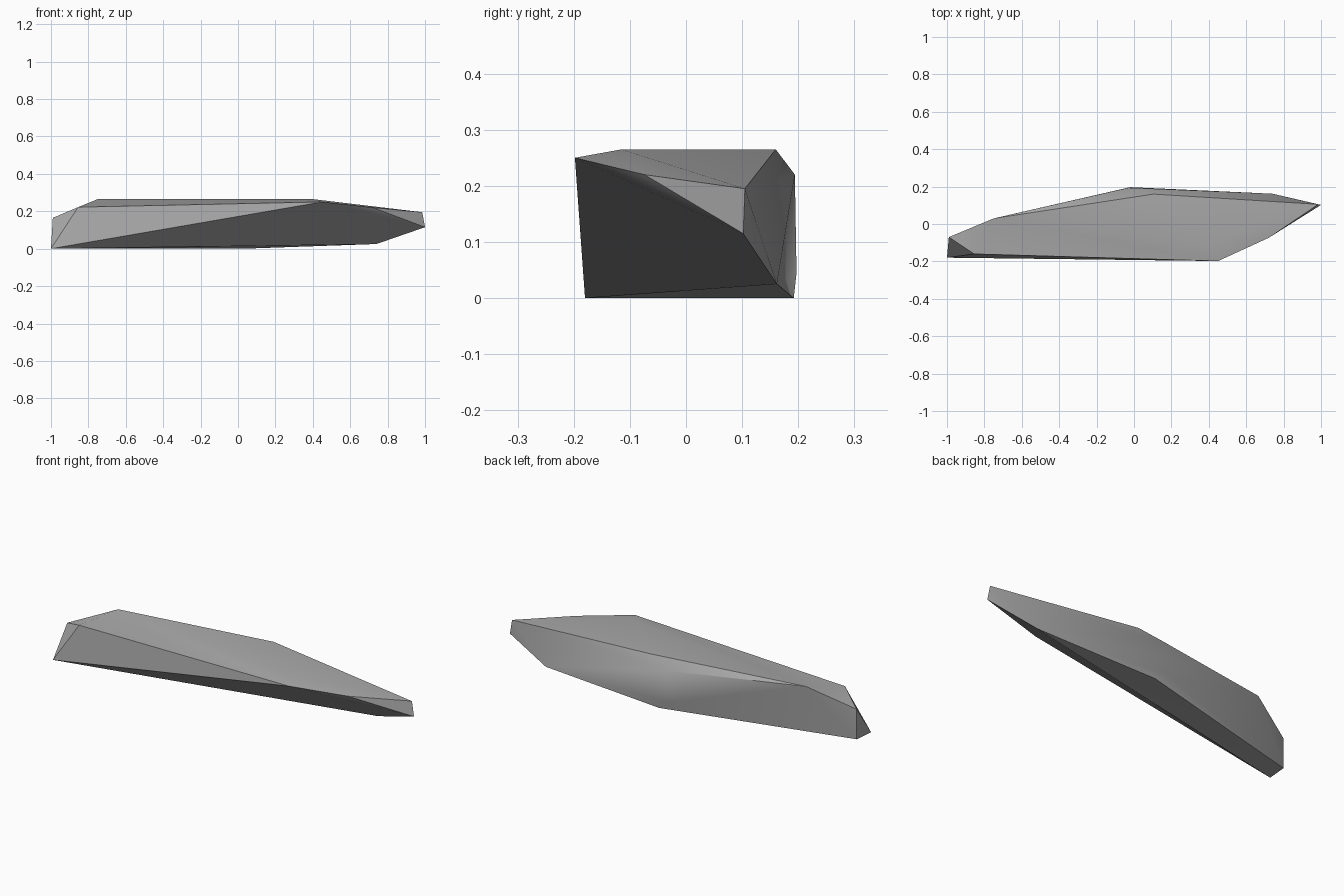
import bpy
import bmesh
import math

default_cube = bpy.data.objects.get("Cube")
if default_cube:
    bpy.data.objects.remove(default_cube, do_unlink=True)


def make_material(name, colour):
    material = bpy.data.materials.new(name)
    material.use_nodes = True
    material.diffuse_color = colour
    material.node_tree.nodes["Principled BSDF"].inputs["Base Color"].default_value = colour
    return material


def make_faceted_stone(name, corners, material):
    """Wrap a convex chipped surface around a handful of corner points."""
    bm = bmesh.new()
    for corner in corners:
        bm.verts.new(corner)
    hull = bmesh.ops.convex_hull(bm, input=bm.verts[:])
    loose = {item for item in hull["geom_interior"] + hull["geom_unused"]
             if isinstance(item, bmesh.types.BMVert)}
    bmesh.ops.delete(bm, geom=list(loose), context="VERTS")
    bmesh.ops.recalc_face_normals(bm, faces=bm.faces[:])
    mesh = bpy.data.meshes.new(name)
    bm.to_mesh(mesh)
    bm.free()
    mesh.materials.append(material)
    stone = bpy.data.objects.new(name, mesh)
    bpy.context.collection.objects.link(stone)
    return stone


# Blunt end, with its two lower corners and chipped upper rim
blunt_end = [(-1, -.18, 0), (-.99, -.07, 0), (-.99, -.07, .165), (-.855, -.16, .222)]

# Flat upper ridge
upper_ridge = [(-.75, .03, .265), (.105, .16, .265), (.4, -.115, .265)]

# Upright corner at the back
back_corner = [(-.03, .194, .22), (-.02, .197, .045), (.03, .192, 0)]

# Overhanging front shoulder
front_shoulder = [(.45, -.198, .25), (.72, -.074, .22)]

# Tapered tip and the heel under it
tapered_tip = [(.985, .105, .195), (1, .102, .115), (.74, .162, .025)]

stone_grey = make_material("stone grey", (.4, .4, .4, 1))
shard = make_faceted_stone(
    "stone_shard",
    blunt_end + upper_ridge + back_corner + front_shoulder + tapered_tip,
    stone_grey,
)

# Soft shallow facets, crisp main edges
bpy.ops.object.select_all(action="DESELECT")
shard.select_set(True)
bpy.context.view_layer.objects.active = shard
bpy.ops.object.shade_smooth_by_angle(angle=math.radians(30))
